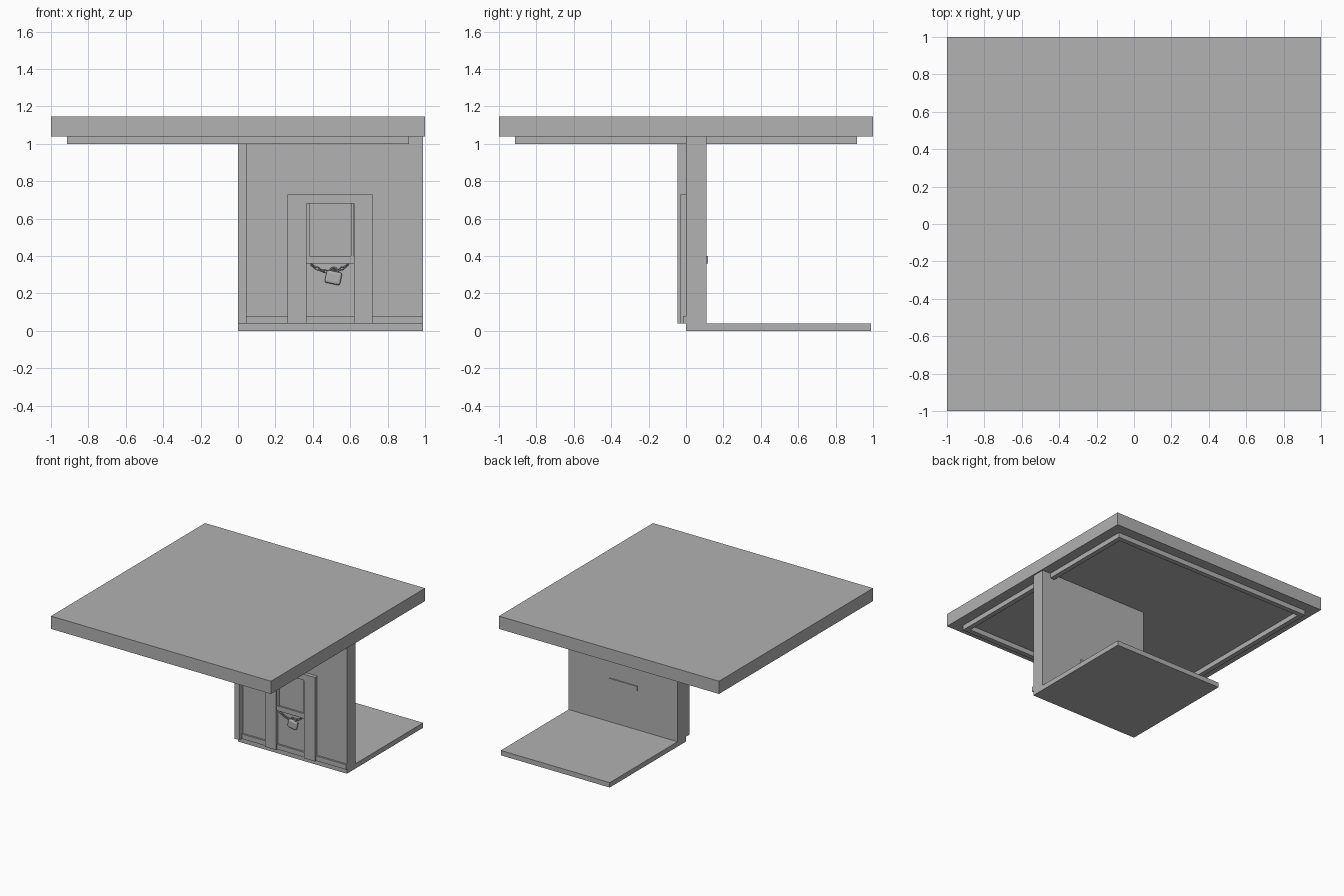
import bpy
import math
from mathutils import Vector

cube = bpy.data.objects.get("Cube")
if cube:
    bpy.data.objects.remove(cube, do_unlink=True)

grey = bpy.data.materials.new("plain grey")
grey.use_nodes = True
colour = (0.445, 0.445, 0.445, 1)
grey.diffuse_color = colour
grey.node_tree.nodes["Principled BSDF"].inputs["Base Color"].default_value = colour


def box(name, x, y, z):
    """Box given as (min, max) spans on each axis."""
    spans = (x, y, z)
    bpy.ops.mesh.primitive_cube_add(size=1, location=[sum(s) / 2 for s in spans])
    ob = bpy.context.object
    ob.name = name
    ob.scale = [s[1] - s[0] for s in spans]
    bpy.ops.object.transform_apply(location=False, rotation=False, scale=True)
    ob.data.materials.append(grey)
    return ob


# Main slabs
box("roof", (-1, 1), (-1, 1), (1.04, 1.145))
box("floor", (0, 0.99), (0, 0.99), (0, 0.04))
box("wall", (0, 0.99), (0, 0.11), (0.04, 1.04))

# Trim strips under the roof
TRIM = (1.0, 1.04)
OUT, WIDE = 0.915, 0.04
for side, label in ((-1, "right"), (1, "left")):
    span = tuple(sorted((side * OUT, side * (OUT - WIDE))))
    box("roof_trim_" + label, span, (-OUT, OUT), TRIM)
    end = "front" if side < 0 else "back"
    box("roof_trim_" + end, (WIDE - OUT, OUT - WIDE), span, TRIM)

# Trim on the front of the wall
box("wall_top_trim", (-0.045, OUT - WIDE), (-0.045, 0), TRIM)
box("corner_post", (0, 0.045), (-0.045, 0), (0.04, 1.0))
for a, b in ((0.045, 0.265), (0.365, 0.62), (0.72, 0.99)):
    box("baseboard", (a, b), (-0.015, 0), (0.04, 0.08))

# Door surround
box("door_post_right", (0.265, 0.365), (-0.03, 0), (0.04, 0.73))
box("door_post_left", (0.62, 0.72), (-0.03, 0), (0.04, 0.73))
box("door_header", (0.365, 0.62), (-0.03, 0), (0.68, 0.73))

# Window with its shallow frame, and a sill running through the wall
box("window_stile_right", (0.367, 0.382), (-0.016, 0), (0.4, 0.68))
box("window_stile_left", (0.605, 0.618), (-0.016, 0), (0.4, 0.68))
box("window_pane", (0.382, 0.605), (-0.006, 0), (0.4, 0.68))
box("window_sill", (0.365, 0.62), (-0.02, 0.118), (0.36, 0.4))

# Sagging chain of links below the sill
LINKS = 9


def sag(t):
    return Vector((0.39 + 0.2 * t, -0.014, 0.355 - 0.16 * t * (1 - t)))


for i in range(LINKS):
    a, b = sag(i / LINKS), sag((i + 1) / LINKS)
    bpy.ops.mesh.primitive_torus_add(
        major_radius=0.01, minor_radius=0.003, major_segments=12, minor_segments=6,
        location=(a + b) / 2)
    link = bpy.context.object
    link.name = "chain_link"
    link.scale = (1.4, 0.75, 1)
    slope = math.atan2(b.z - a.z, b.x - a.x)
    link.rotation_euler = (math.radians(90 if i % 2 else 30), -slope, 0)
    link.data.materials.append(grey)
    bpy.ops.object.shade_smooth_by_angle()

# Padlock hanging from the chain
tilt = math.radians(12)
lock = box("padlock_body", (0.468, 0.552), (-0.029, -0.003), (0.25, 0.318))
lock.rotation_euler.y = tilt
bevel = lock.modifiers.new("rounded corners", 'BEVEL')
bevel.width, bevel.segments = 0.012, 3
bpy.ops.mesh.primitive_torus_add(
    major_radius=0.024, minor_radius=0.005, major_segments=20, minor_segments=8,
    location=(0.512, -0.015, 0.312), rotation=(math.radians(90), 0, 0))
shackle = bpy.context.object
shackle.name = "padlock_shackle"
shackle.data.materials.append(grey)
bpy.ops.object.shade_smooth_by_angle()
